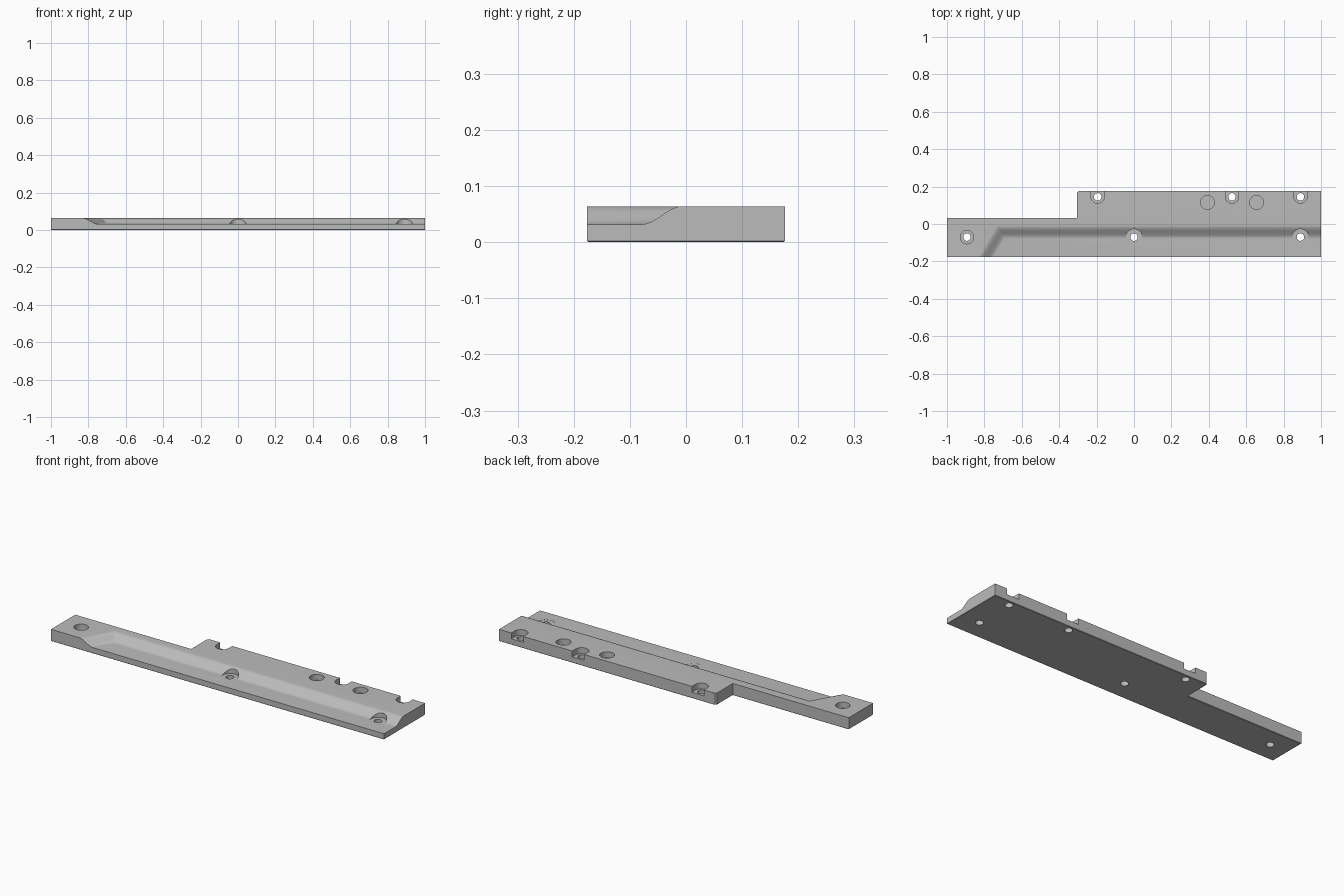
import bpy, bmesh, math

cube = bpy.data.objects.get("Cube")
if cube:
    bpy.data.objects.remove(cube)

TOP, LEDGE = 0.064, 0.032

metal = bpy.data.materials.new("plain_grey")
metal.use_nodes = True
grey = (0.5, 0.5, 0.5, 1)
metal.diffuse_color = grey
metal.node_tree.nodes["Principled BSDF"].inputs["Base Color"].default_value = grey


def make_object(name, bm):
    bmesh.ops.recalc_face_normals(bm, faces=bm.faces[:])
    mesh = bpy.data.meshes.new(name)
    bm.to_mesh(mesh)
    bm.free()
    mesh.materials.append(metal)
    obj = bpy.data.objects.new(name, mesh)
    bpy.context.collection.objects.link(obj)
    return obj


def loft(name, rings):
    """Closed solid through equal-length rings of points."""
    bm = bmesh.new()
    loops = [[bm.verts.new(p) for p in ring] for ring in rings]
    for a, b in zip(loops, loops[1:]):
        for i in range(len(a)):
            j = (i + 1) % len(a)
            bm.faces.new((a[i], a[j], b[j], b[i]))
    bm.faces.new(loops[0])
    bm.faces.new(loops[-1])
    return make_object(name, bm)


def prism(name, outline, z0, z1):
    return loft(name, [[(x, y, z) for x, y in outline] for z in (z0, z1)])


def circle(x, y, r, n=32):
    return [(x + r * math.cos(math.tau * i / n), y + r * math.sin(math.tau * i / n))
            for i in range(n)]


def slot(x, y, r, n=16):
    """Half circle towards the front, open towards the back."""
    arc = [(x + r * math.cos(a), y + r * math.sin(a))
           for a in (math.pi + math.pi * i / n for i in range(n + 1))]
    return arc + [(x + r, 0.3), (x - r, 0.3)]


def cut(target, cutter):
    cutter.hide_render = True
    mod = target.modifiers.new(cutter.name, 'BOOLEAN')
    mod.operation, mod.solver, mod.object = 'DIFFERENCE', 'EXACT', cutter
    bpy.context.view_layer.objects.active = target
    bpy.ops.object.modifier_apply(modifier=mod.name)
    bpy.data.objects.remove(cutter)


# Stepped plate with a small chamfer round the underside
outline = [(-1, -0.176), (1, -0.176), (1, 0.176), (-0.296, 0.176),
           (-0.304, 0.168), (-0.304, 0.032), (-1, 0.032)]
plate = prism("mounting_plate", outline, 0, TOP)
bm = bmesh.new()
bm.from_mesh(plate.data)
bottom = [e for e in bm.edges if all(v.co.z < 0.001 for v in e.verts)]
bmesh.ops.bevel(bm, geom=bottom, offset=0.002, segments=1, affect='EDGES')
bm.to_mesh(plate.data)
bm.free()

# Lowered front ledge with an S-shaped slope that turns along a diagonal
def ledge_ring(d, z):
    def left(y):
        return -0.83 + 1.155 * d + (y + 0.176) * 0.577
    back = -0.008 - d
    return [(left(-0.3), -0.3, z), (1.2, -0.3, z), (1.2, back, z), (left(back), back, z)]

STEPS, WIDTH = 16, 0.07
rings = [ledge_ring(0, 0.2)]
for i in range(STEPS + 1):
    t = i / STEPS
    drop = t * t * (3 - 2 * t)
    rings.append(ledge_ring(t * WIDTH, TOP - (TOP - LEDGE) * drop))
cut(plate, loft("ledge_cutter", rings))

# Counterbored screw holes along the front
for x, r in ((-0.893, 0.036), (0, 0.043), (0.89, 0.043)):
    cut(plate, prism("counterbore_cutter", circle(x, -0.07, r), LEDGE - 0.0005, 0.2))
    cut(plate, prism("screw_cutter", circle(x, -0.07, 0.02), -0.1, 0.2))

# Screw holes in slots open to the back edge
for x in (-0.194, 0.524, 0.89):
    cut(plate, prism("slot_cutter", slot(x, 0.147, 0.036), LEDGE, 0.2))
    cut(plate, prism("screw_cutter", circle(x, 0.145, 0.02), -0.1, 0.2))

# Blind round pockets
for x in (0.393, 0.655):
    cut(plate, prism("pocket_cutter", circle(x, 0.115, 0.037), LEDGE, 0.2))

bpy.ops.object.select_all(action='DESELECT')
plate.select_set(True)
bpy.context.view_layer.objects.active = plate
bpy.ops.object.shade_smooth_by_angle(angle=math.radians(25))
